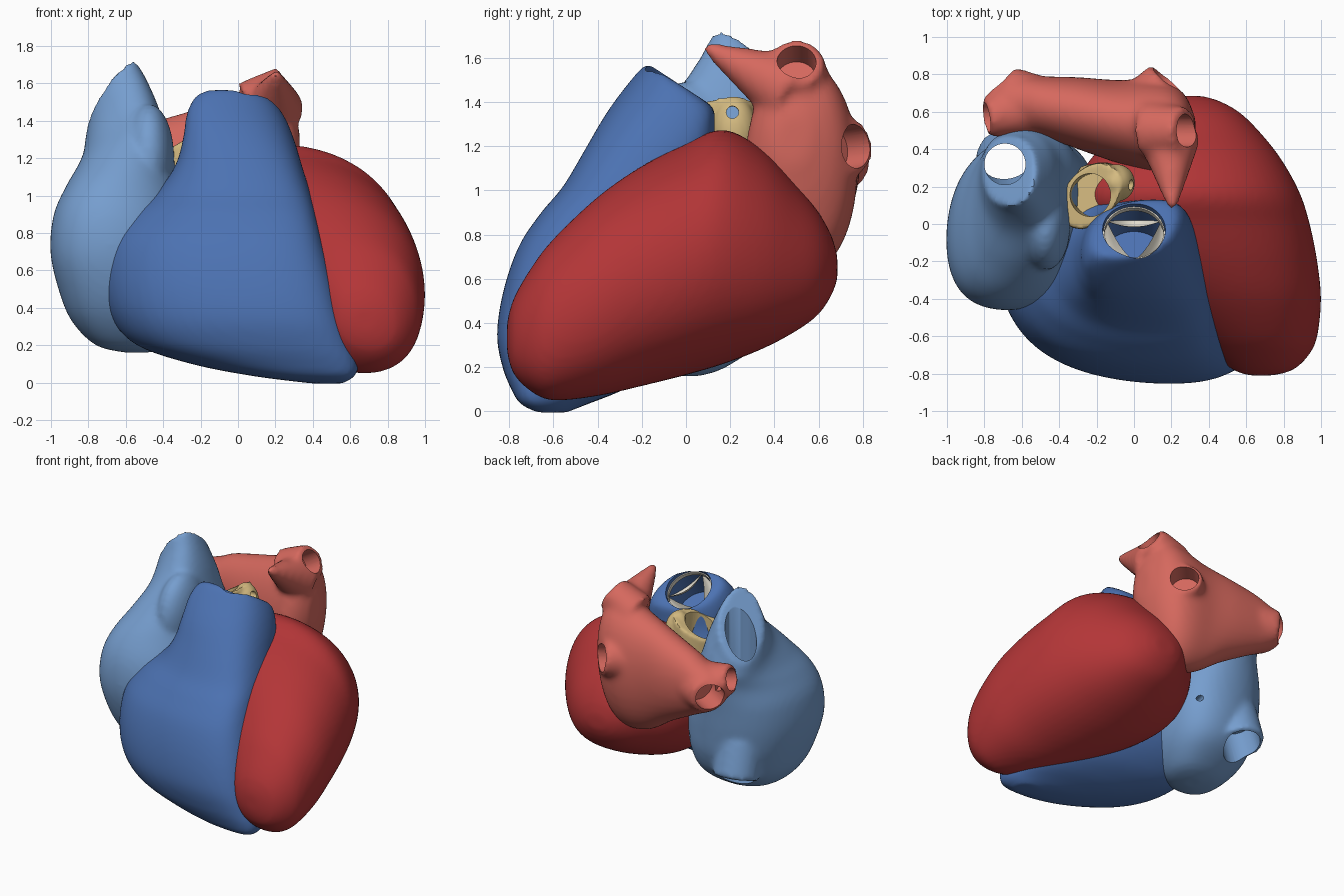
import bpy, bmesh, math
from mathutils import Vector, Matrix

if "Cube" in bpy.data.objects:
    bpy.data.objects.remove(bpy.data.objects["Cube"])


def material(name, rgb):
    m = bpy.data.materials.new(name)
    m.diffuse_color = (*rgb, 1)
    m.use_nodes = True
    m.node_tree.nodes["Principled BSDF"].inputs["Base Color"].default_value = m.diffuse_color
    return m


DEEP_RED = material("deep red", (.45, .036, .038))
DEEP_BLUE = material("deep blue", (.072, .168, .445))
LIGHT_BLUE = material("light blue", (.18, .34, .62))
SALMON = material("salmon", (.67, .14, .112))
SAND = material("sand", (.67, .50, .22))
CREAM = material("cream", (.75, .71, .61))


def loft(bm, axis, secs, phi=0, q=0, n=56, sub=5):
    """Sections: position, u min, u max, v min, v max, [skew degrees, u tilt, v tilt]."""
    secs = [tuple(s) + (phi, 0, 0)[len(s) - 5:] for s in secs]
    rows = []
    for i in range(len(secs) - 1):
        a, b, c, d = (secs[max(0, min(len(secs) - 1, i + k))] for k in (-1, 0, 1, 2))
        for j in range(sub):
            t = j / sub
            rows.append([.5 * (2 * B + (C - A) * t + (2 * A - 5 * B + 4 * C - D) * t * t
                               + (3 * B - A - 3 * C + D) * t ** 3)
                         for A, B, C, D in zip(a, b, c, d)])
    rows.append(secs[-1])
    square = lambda s: s * (1 + q - q * s * s)
    rings = []
    for p, u0, u1, v0, v1, skew, ku, kv in rows:
        ring = []
        for k in range(n):
            t = 2 * math.pi * k / n
            du = (u1 - u0) / 2 * square(math.cos(t))
            dv = (v1 - v0) / 2 * square(math.sin(t + math.radians(skew)))
            u, v, w = (u0 + u1) / 2 + du, (v0 + v1) / 2 + dv, p + ku * du + kv * dv
            ring.append(bm.verts.new({'x': (w, u, v), 'y': (u, w, v), 'z': (u, v, w)}[axis]))
        rings.append(ring)
    faces = [bm.faces.new(rings[0][::-1]), bm.faces.new(rings[-1])]
    for r, s in zip(rings, rings[1:]):
        for k in range(n):
            faces.append(bm.faces.new((r[k], r[(k + 1) % n], s[(k + 1) % n], s[k])))
    bmesh.ops.recalc_face_normals(bm, faces=faces)


def tube(bm, p0, p1, r0, r1=None):
    p0, p1 = Vector(p0), Vector(p1)
    d = p1 - p0
    m = Matrix.Translation((p0 + p1) / 2) @ d.to_track_quat('Z', 'Y').to_matrix().to_4x4()
    bmesh.ops.create_cone(bm, cap_ends=True, segments=40, radius1=r0,
                          radius2=r0 if r1 is None else r1, depth=d.length, matrix=m)


def ball(bm, centre, size):
    bmesh.ops.create_uvsphere(bm, u_segments=32, v_segments=20, radius=1,
                              matrix=Matrix.Translation(centre) @ Matrix.Diagonal((*size, 1)))


def make(name, bm, mat):
    me = bpy.data.meshes.new(name)
    bm.to_mesh(me)
    bm.free()
    if mat:
        me.materials.append(mat)
    ob = bpy.data.objects.new(name, me)
    bpy.context.scene.collection.objects.link(ob)
    return ob


def organ(name, bm, mat, cuts=(), voxel=.02, smooth=6):
    """Fuse the pieces, smooth them and bore the openings."""
    ob = make(name, bm, mat)
    r = ob.modifiers.new("fuse", 'REMESH')
    r.mode, r.voxel_size = 'VOXEL', voxel
    s = ob.modifiers.new("soften", 'SMOOTH')
    s.factor, s.iterations = .5, smooth
    cutters = []
    for p0, p1, rad in cuts:
        cb = bmesh.new()
        tube(cb, p0, p1, rad)
        cutter = make("bore", cb, None)
        cutter.hide_render = True
        b = ob.modifiers.new("bore", 'BOOLEAN')
        b.operation, b.solver, b.object = 'DIFFERENCE', 'EXACT', cutter
        cutters.append(cutter)
    bpy.context.view_layer.update()
    me = bpy.data.meshes.new_from_object(ob.evaluated_get(bpy.context.evaluated_depsgraph_get()))
    ob.modifiers.clear()
    ob.data = me
    me.name = name
    for c in cutters:
        bpy.data.objects.remove(c)
    me.shade_smooth()
    me.set_sharp_from_angle(angle=math.radians(40))


# left ventricle: egg shape lofted front to back
bm = bmesh.new()
loft(bm, 'y', [
    (-.81, .62, .74, .27, .40), (-.78, .53, .85, .17, .51), (-.7, .43, .935, .09, .65),
    (-.6, .32, .98, .05, .78), (-.4, .09, 1.0, .07, .97), (-.2, -.14, .98, .115, 1.11),
    (0, -.29, .94, .165, 1.21), (.17, -.33, .885, .215, 1.275), (.35, -.23, .785, .285, 1.18),
    (.5, -.08, .665, .365, 1.02), (.6, .03, .56, .44, .9), (.66, .12, .45, .53, .79),
    (.685, .21, .36, .6, .7)], phi=-6, q=.05)
organ("left_ventricle", bm, DEEP_RED)

# right ventricle: lofted upward into the tilted outflow
bm = bmesh.new()
loft(bm, 'z', [
    (-.005, .4, .56, -.67, -.54, -20), (.035, .08, .625, -.75, -.44, -20),
    (.1, -.25, .645, -.79, -.28, -20), (.2, -.54, .62, -.83, -.12, -20),
    (.35, -.68, .57, -.855, .0, -20), (.55, -.73, .515, -.825, .06, -20),
    (.75, -.71, .455, -.755, .1, -20), (.9, -.6, .415, -.655, .12, -18),
    (1.02, -.44, .385, -.555, .13, -10), (1.15, -.34, .345, -.46, .13, 0, 0, -.1),
    (1.28, -.295, .31, -.365, .13, 12, 0, -.25), (1.39, -.275, .275, -.265, .13, 20, 0, -.45),
    (1.455, -.24, .24, -.2, .13, 22, 0, -.6), (1.48, -.205, .205, -.17, .11, 20, 0, -.65)], q=.17)
rim, up = Vector((0, -.03, 1.48)), Vector((0, .54, .84)).normalized()
organ("right_ventricle", bm, DEEP_BLUE, [(rim - up * .28, rim + up * .2, .168)], smooth=6)

# outflow valve: seating ring and three pocket leaflets
bm = bmesh.new()
ex, ey = Vector((1, 0, 0)), up.cross(Vector((1, 0, 0)))
at = lambda ang, r, h: rim + (ex * math.cos(ang) + ey * math.sin(ang)) * r + up * h
for k in range(3):
    a0, a1 = (math.pi / 6 + 2 * math.pi * (k + j) / 3 for j in (0, 1))
    grid = []
    for i in range(13):
        t = i / 12
        wall = at(a0 + (a1 - a0) * t, .166, -.05 - .12 * math.sin(math.pi * t))
        edge = at(a0, .166, -.05).lerp(at(a1, .166, -.05), t) - up * .05 * math.sin(math.pi * t)
        grid.append([bm.verts.new(wall.lerp(edge, j / 5) - up * .03 * math.sin(math.pi * j / 5)
                                  * math.sin(math.pi * t)) for j in range(6)])
    for g, h in zip(grid, grid[1:]):
        for j in range(5):
            bm.faces.new((g[j], h[j], h[j + 1], g[j + 1]))
bands = [[bm.verts.new(at(2 * math.pi * i / 48, r, h)) for i in range(48)]
         for r, h in ((.165, -.06), (.165, -.03), (.158, -.03), (.158, -.06))]
for g, h in zip(bands, bands[1:]):
    for i in range(48):
        bm.faces.new((g[i], g[(i + 1) % 48], h[(i + 1) % 48], h[i]))
valve = make("outflow_valve", bm, CREAM)
valve.data.shade_smooth()
valve.data.set_sharp_from_angle(angle=math.radians(40))

# right atrium: lofted sac with slanted upper vein, ear lobe and lower vein
bm = bmesh.new()
loft(bm, 'z', [
    (.16, -.6, -.48, -.08, .06), (.2, -.76, -.36, -.22, .18), (.33, -.89, -.26, -.34, .36),
    (.5, -.96, -.21, -.42, .44), (.7, -1.003, -.2, -.46, .465), (.9, -.985, -.24, -.44, .48),
    (1.08, -.92, -.3, -.36, .505, 12, .1, 0), (1.22, -.86, -.37, -.22, .51, 5, .3, -.1),
    (1.33, -.83, -.42, -.05, .5, 0, .6, -.3), (1.42, -.82, -.48, .05, .48, 0, .95, -.55),
    (1.495, -.81, -.53, .1, .47, 0, 1.2, -.75)], phi=10, q=.1)
ball(bm, (-.475, -.01, 1.19), (.135, .24, .3))
tube(bm, (-.67, .28, .62), (-.68, .36, .36), .17, .165)
organ("right_atrium", bm, LIGHT_BLUE, [
    ((-.69, .32, .42), (-.69, .32, 1.9), .11),
    ((-.68, .29, .58), (-.68, .41, .18), .138),
    ((-.32, .25, .58), (-.26, .5, .58), .022)], smooth=7)

# left atrium: lofted sideways, with ear lobe and four vein stubs
bm = bmesh.new()
loft(bm, 'x', [
    (-.77, .56, .74, 1.06, 1.24), (-.7, .52, .78, .99, 1.29), (-.6, .49, .795, .94, 1.33),
    (-.5, .47, .79, .89, 1.38), (-.3, .4, .785, .78, 1.44), (-.1, .33, .77, .65, 1.5),
    (.08, .28, .775, .62, 1.56), (.2, .27, .75, .7, 1.58), (.28, .32, .68, .9, 1.52),
    (.33, .4, .56, 1.12, 1.34)], phi=2, q=.03)
tube(bm, (.19, .45, 1.46), (.205, .085, 1.65), .165, .025)
veins = [((.08, .5, 1.46), (.275, .5, 1.58), .125, .088),
         ((.0, .57, 1.17), (.18, .765, 1.2), .125, .1),
         ((-.5, .62, 1.15), (-.7, .725, 1.13), .13, .1),
         ((-.5, .62, 1.16), (-.79, .57, 1.22), .11, .08)]
bores = []
for p0, p1, r, bore in veins:
    tube(bm, p0, p1, r * 1.3, r)
    p0, p1 = Vector(p0), Vector(p1)
    d = (p1 - p0).normalized()
    bores.append((p1 - d * .14, p1 + d * .12, bore))
organ("left_atrium", bm, SALMON, bores, smooth=12)

# aortic root: short slanted tube with a bulge and a small side opening
bm = bmesh.new()
loft(bm, 'z', [
    (.95, -.38, -.06, .02, .32), (1.1, -.39, -.06, .0, .33, 20, .2, 0),
    (1.2, -.395, -.06, -.025, .33, 20, .4, 0), (1.33, -.395, -.07, -.025, .325, 20, .6, 0)])
ball(bm, (-.09, .22, 1.27), (.095, .1, .155))
organ("aortic_root", bm, SAND, [
    ((-.21, .155, 1.12), (-.27, .155, 1.65), .115),
    ((-.25, .21, 1.35), (.1, .21, 1.355), .028)], voxel=.012, smooth=6)
